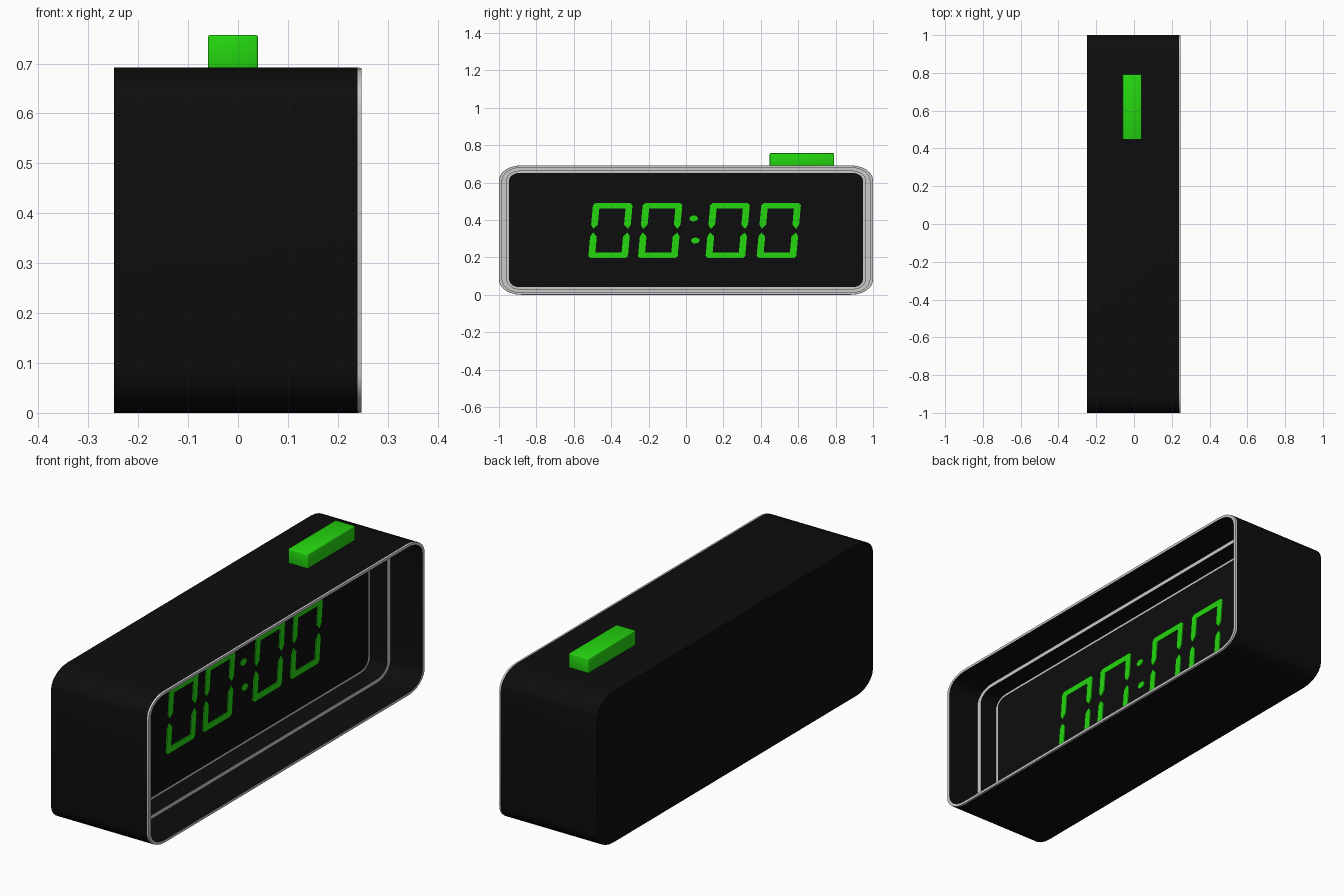
import bpy, bmesh, math

if "Cube" in bpy.data.objects:
    bpy.data.objects.remove(bpy.data.objects["Cube"])


def material(name, rgb):
    m = bpy.data.materials.new(name)
    m.diffuse_color = (*rgb, 1)
    m.use_nodes = True
    m.node_tree.nodes["Principled BSDF"].inputs["Base Color"].default_value = m.diffuse_color
    return m


BLACK = material("black plastic", (0.004, 0.004, 0.004))
GREY = material("light grey trim", (0.6, 0.6, 0.6))
GREEN = material("bright green", (0.018, 0.68, 0.005))
SCREEN_X = -0.002


def finish(bm, name, mats, angle=35):
    mesh = bpy.data.meshes.new(name)
    bm.to_mesh(mesh)
    bm.free()
    for m in mats:
        mesh.materials.append(m)
    ob = bpy.data.objects.new(name, mesh)
    bpy.context.collection.objects.link(ob)
    bpy.ops.object.select_all(action='DESELECT')
    ob.select_set(True)
    bpy.context.view_layer.objects.active = ob
    bpy.ops.object.shade_smooth_by_angle(angle=math.radians(angle))
    return ob


def rounded_ring(bm, x, inset, seg=6):
    """Rounded rectangle in the YZ plane, counter-clockwise seen from +x."""
    hy, hz = 1 - inset, 0.346 - 0.75 * inset
    ry, rz = 0.12 - 1.2 * inset, 0.08 - 0.7 * inset
    ring = []
    for k, (sy, sz) in enumerate([(1, 1), (-1, 1), (-1, -1), (1, -1)]):
        for i in range(seg + 1):
            a = math.radians(90 * (k + i / seg))
            ring.append(bm.verts.new((x, sy * (hy - ry) + ry * math.cos(a),
                                      0.346 + sz * (hz - rz) + rz * math.sin(a))))
    return ring


# Case: shell, trim edge and stepped recess lofted from (x, inset, colour of the band before it)
steps = [(-0.248, 0, 0), (0.239, 0, 0), (0.247, 0.001, 1), (0.247, 0.017, 1),
         (0.085, 0.017, 0), (0.085, 0.041, 1), (SCREEN_X, 0.041, 0), (SCREEN_X, 0.054, 1)]
bm = bmesh.new()
rings = [rounded_ring(bm, x, inset) for x, inset, c in steps]
for a, b, (x, inset, colour) in zip(rings, rings[1:], steps[1:]):
    n = len(a)
    for i in range(n):
        j = (i + 1) % n
        bm.faces.new((a[i], a[j], b[j], b[i])).material_index = colour
bm.faces.new(rings[0][::-1])   # back panel
bm.faces.new(rings[-1])        # screen
finish(bm, "clock_case", [BLACK, GREY])

# Snooze button on top
bm = bmesh.new()
bmesh.ops.create_cube(bm, size=1)
for v in bm.verts:
    v.co.x = v.co.x * 0.10 - 0.01
    v.co.y = v.co.y * 0.345 + 0.62
    v.co.z = v.co.z * 0.072 + 0.721
bmesh.ops.bevel(bm, geom=bm.edges[:], offset=0.004, segments=2, profile=0.5, affect='EDGES')
finish(bm, "top_button", [GREEN], 60)


# Lit display segments: thin slanted plates on the screen
def plate(bm, outline, y0, z0, sy=1, sz=1):
    pts = [(y0 + y + 0.09 * sz * z, z0 + sz * z) for y, z in outline]
    if sz < 0:
        pts.reverse()
    base = [bm.verts.new((SCREEN_X, y, z)) for y, z in pts]
    top = [bm.verts.new((SCREEN_X + 0.004, y, z)) for y, z in pts]
    bm.faces.new(top)
    for i in range(len(pts)):
        j = (i + 1) % len(pts)
        bm.faces.new((base[i], base[j], top[j], top[i]))


half_digit = [(0.0, 0.032), (0.014, 0.009), (0.036, 0.032), (0.036, 0.118), (0.176, 0.118),
              (0.176, 0.032), (0.198, 0.009), (0.212, 0.032), (0.212, 0.136), (0.2, 0.147),
              (0.012, 0.147), (0.0, 0.136)]
bm = bmesh.new()
for y0 in (-0.51, -0.244, 0.117, 0.39):
    for sz in (1, -1):
        plate(bm, half_digit, y0, 0.343, sz=sz)
dot = [(0.023 * math.cos(t * math.pi / 6), 0.016 * math.sin(t * math.pi / 6)) for t in range(12)]
for y0, z0 in ((0.041, 0.408), (0.05, 0.29)):
    plate(bm, dot, y0, z0)
finish(bm, "display_segments", [GREEN])
